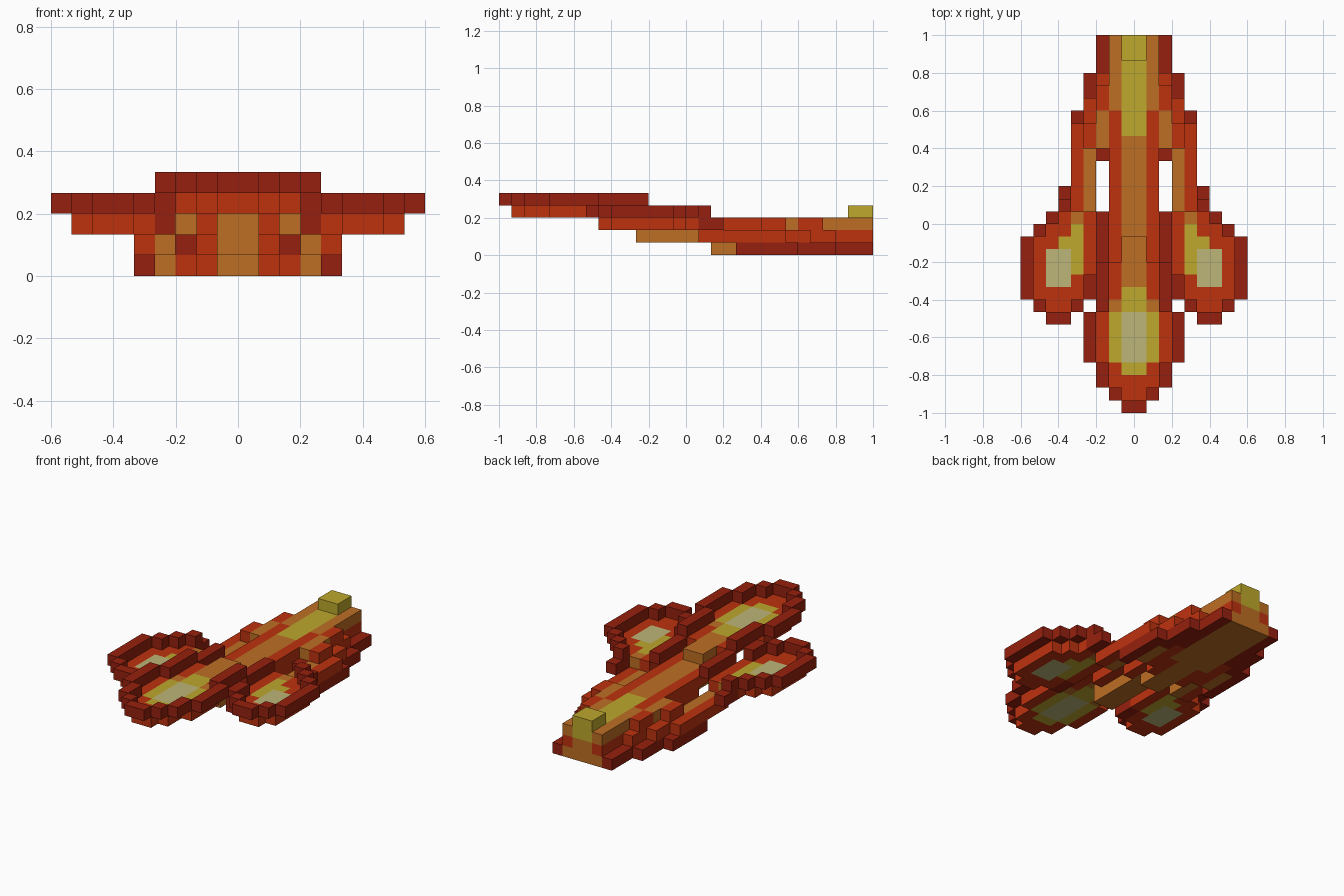
import bpy, bmesh

cube = bpy.data.objects.get("Cube")
if cube:
    bpy.data.objects.remove(cube)

S = 1 / 15          # block size
ROWS = 30           # blocks from front to back


def srgb(*rgb):
    return [((v / 255 + 0.055) / 1.055) ** 2.4 for v in rgb] + [1]


COLOURS = {
    "D": ("dark_red", srgb(150, 32, 14)),
    "R": ("red", srgb(190, 50, 15)),
    "O": ("orange", srgb(190, 110, 35)),
    "Y": ("yellow", srgb(190, 168, 44)),
    "C": ("cream", srgb(190, 182, 120)),
}
KEYS = list(COLOURS)
MATS = []
for name, col in COLOURS.values():
    m = bpy.data.materials.new(name)
    m.use_nodes = True
    m.diffuse_color = col
    bsdf = m.node_tree.nodes["Principled BSDF"]
    bsdf.inputs["Base Color"].default_value = col
    bsdf.inputs["Roughness"].default_value = 0.9
    MATS.append(m)

parts = {}          # part name -> {cell: colour}


def block(part, colour, cols, rows, levels):
    """Fill a run of blocks (inclusive ranges), mirrored across x = 0."""
    cells = parts.setdefault(part, {})
    span = lambda r: range(r[0], r[-1] + 1)
    for c in span(cols):
        for r in span(rows):
            for z in span(levels):
                cells[c, r, z] = colour
                cells[-1 - c, r, z] = colour


# Middle lobe: raised rim and glowing floor
p = "middle_lobe_rim"
block(p, "D", [0], [0], [4])
block(p, "D", [1], [1], [4])
block(p, "D", [2], [2, 3], [4])
block(p, "D", [3], [4, 7], [4])
block(p, "D", [2], [8, 11], [4])
block(p, "D", [2], [12, 15], [3])
p = "middle_lobe_floor"
block(p, "R", [0], [1, 2], [3])
block(p, "R", [1], [2, 11], [3])
block(p, "R", [2], [4, 7], [3])
block(p, "Y", [0], [3, 9], [3])
block(p, "Y", [1], [4, 7], [3])
block(p, "C", [0], [4, 7], [3])
block(p, "O", [1], [8], [3])
block(p, "O", [0], [10, 13], [3])

# Side lobes
p = "side_lobe_rims"
block(p, "D", [5, 6], [7], [3])
block(p, "D", [4], [8], [3])
block(p, "D", [7], [8], [3])
block(p, "D", [3], [9, 10], [2, 3])
block(p, "D", [8], [9, 13], [3])
block(p, "D", [7], [14], [3])
block(p, "D", [6], [15], [3])
block(p, "D", [5], [16], [2, 3])
block(p, "D", [5], [17], [2])
p = "side_lobe_floors"
block(p, "R", [5, 6], [8, 14], [2])
block(p, "R", [7], [9, 13], [2])
block(p, "R", [4], [9, 10], [2])
block(p, "R", [3], [11, 15], [2])
block(p, "R", [5], [15], [2])
block(p, "Y", [4], [11, 14], [2])
block(p, "Y", [5], [13], [2])
block(p, "O", [4], [15], [2])
block(p, "C", [5, 6], [10, 12], [2])

# Struts joining the side lobes to the base
p = "side_struts"
block(p, "O", [3], [16, 20], [1])
block(p, "R", [4], [16, 22], [1])
block(p, "D", [4], [19, 23], [0])

# Central spine with its keel
p = "spine"
block(p, "O", [0], [11, 29], [1])
block(p, "O", [0], [17, 29], [0])
block(p, "O", [0], [11, 21], [2])
block(p, "Y", [0], [22, 29], [2])
p = "spine_sides"
block(p, "R", [1], [12, 23], [2])
block(p, "R", [1], [16, 29], [1])
block(p, "O", [1], [24, 29], [2])
block(p, "R", [1], [19, 21], [0])
block(p, "O", [1], [22, 29], [0])

# Rear base
p = "base_shoulders"
block(p, "D", [2], [20], [1])
block(p, "R", [2], [20, 23], [0])
block(p, "R", [2], [21, 26], [1])
block(p, "O", [2], [21, 23], [2])
block(p, "R", [2], [24, 25], [2])
block(p, "O", [3], [20, 22], [0])
block(p, "R", [3], [21, 24], [1])
block(p, "R", [3], [21, 22], [2])
p = "base_skirt"
block(p, "D", [2], [24, 29], [0])
block(p, "D", [3], [23, 26], [0])

# Rear cap
block("rear_cap", "Y", [0], [28, 29], [3])

# Face corners, counter-clockwise seen from outside, for each direction
SIDES = {
    (1, 0, 0): [(1, 0, 0), (1, 1, 0), (1, 1, 1), (1, 0, 1)],
    (-1, 0, 0): [(0, 0, 0), (0, 0, 1), (0, 1, 1), (0, 1, 0)],
    (0, 1, 0): [(0, 1, 0), (0, 1, 1), (1, 1, 1), (1, 1, 0)],
    (0, -1, 0): [(0, 0, 0), (1, 0, 0), (1, 0, 1), (0, 0, 1)],
    (0, 0, 1): [(0, 0, 1), (1, 0, 1), (1, 1, 1), (0, 1, 1)],
    (0, 0, -1): [(0, 0, 0), (0, 1, 0), (1, 1, 0), (1, 0, 0)],
}
filled = {cell for cells in parts.values() for cell in cells}

# Build each part from its exposed faces only
for name, cells in parts.items():
    bm = bmesh.new()
    for (x, y, z), colour in cells.items():
        for (dx, dy, dz), corners in SIDES.items():
            if (x + dx, y + dy, z + dz) in filled:
                continue
            f = bm.faces.new([bm.verts.new(((x + a) * S, (y + b - ROWS / 2) * S, (z + c) * S))
                              for a, b, c in corners])
            f.material_index = KEYS.index(colour)
    bmesh.ops.remove_doubles(bm, verts=bm.verts, dist=1e-4)
    me = bpy.data.meshes.new(name)
    bm.to_mesh(me)
    bm.free()
    for m in MATS:
        me.materials.append(m)
    bpy.context.collection.objects.link(bpy.data.objects.new(name, me))
